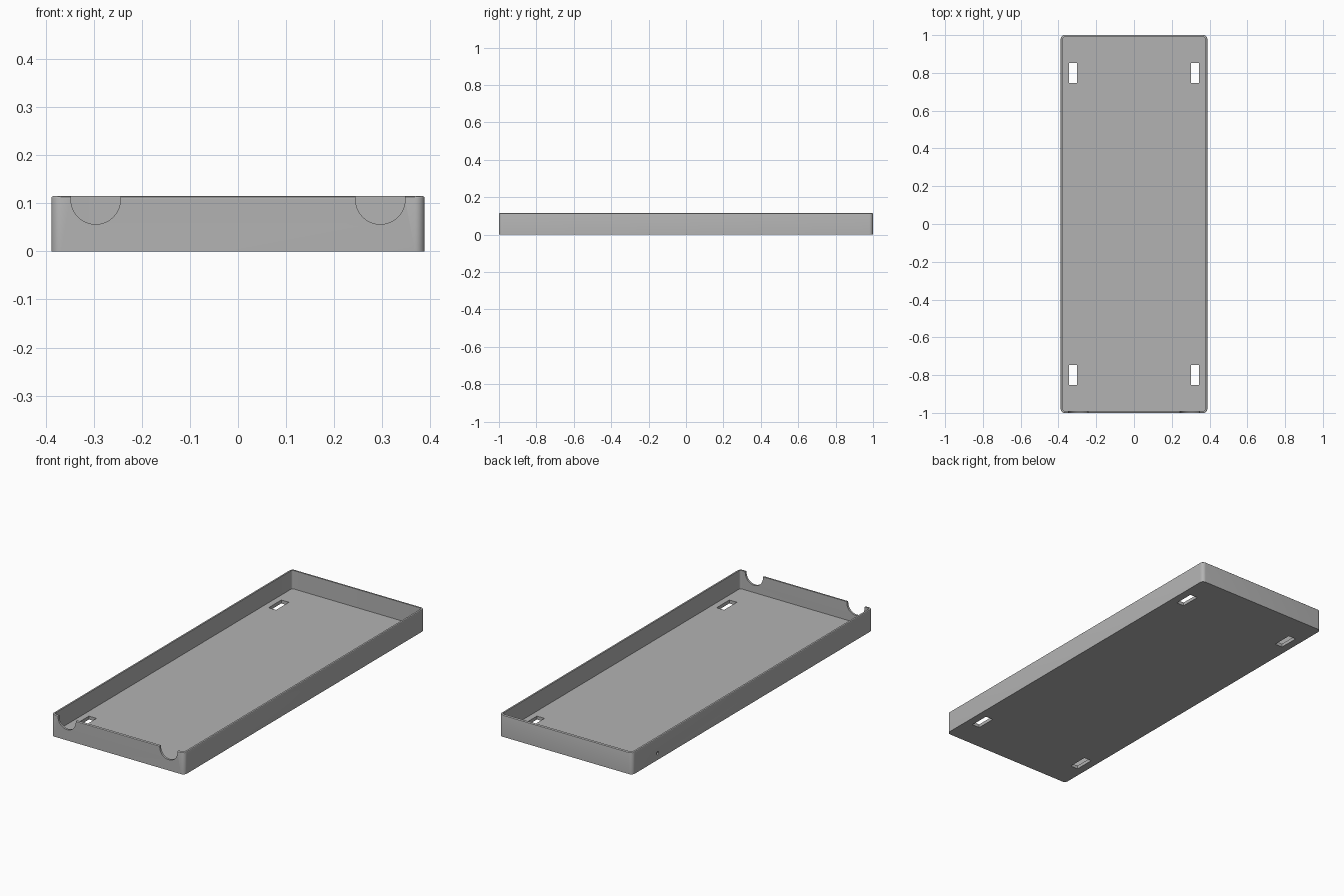
import bpy, bmesh, math
from mathutils import Matrix, Vector

if "Cube" in bpy.data.objects:
    bpy.data.objects.remove(bpy.data.objects["Cube"])

HALF_X, HALF_Y, HEIGHT = 0.388, 1.0, 0.115
WALL, FLOOR = 0.011, 0.018

grey = bpy.data.materials.new("plain grey")
grey.use_nodes = True
grey.diffuse_color = (0.45, 0.45, 0.45, 1)
grey.node_tree.nodes["Principled BSDF"].inputs["Base Color"].default_value = (0.45, 0.45, 0.45, 1)


def make_object(name, bm):
    mesh = bpy.data.meshes.new(name)
    bm.to_mesh(mesh)
    bm.free()
    mesh.materials.append(grey)
    obj = bpy.data.objects.new(name, mesh)
    bpy.context.collection.objects.link(obj)
    return obj


def box(name, low, high, radius=0, rim=0):
    """Box with rounded upright edges and an optional rounded top rim."""
    low, high = Vector(low), Vector(high)
    bm = bmesh.new()
    bmesh.ops.create_cube(bm, size=1, matrix=Matrix.Translation((low + high) / 2)
                          @ Matrix.Diagonal((high - low).to_4d()))
    if radius:
        upright = [e for e in bm.edges if abs(e.verts[0].co.z - e.verts[1].co.z) > 0.01]
        bmesh.ops.bevel(bm, geom=upright, offset=radius, segments=8, profile=0.5, affect='EDGES')
    if rim:
        top = [e for e in bm.edges if all(abs(v.co.z - high.z) < 1e-5 for v in e.verts)]
        bmesh.ops.bevel(bm, geom=top, offset=rim, segments=3, profile=0.5, affect='EDGES')
    return make_object(name, bm)


def cylinder(name, centre, radius, depth, axis):
    bm = bmesh.new()
    turn = Matrix.Rotation(math.pi / 2, 4, axis)
    bmesh.ops.create_cone(bm, cap_ends=True, segments=48, radius1=radius, radius2=radius,
                          depth=depth, matrix=Matrix.Translation(centre) @ turn)
    return make_object(name, bm)


def cut(target, cutter):
    """Subtract the cutter for good and discard it."""
    mod = target.modifiers.new("cut", 'BOOLEAN')
    mod.operation, mod.solver, mod.object = 'DIFFERENCE', 'EXACT', cutter
    bpy.context.view_layer.objects.active = target
    bpy.ops.object.modifier_apply(modifier=mod.name)
    bpy.data.objects.remove(cutter)


# Tray shell with its hollow
tray = box("tray", (-HALF_X, -HALF_Y, 0), (HALF_X, HALF_Y, HEIGHT), radius=0.02, rim=0.004)
cut(tray, box("hollow", (WALL - HALF_X, WALL - HALF_Y, FLOOR),
              (HALF_X - WALL, HALF_Y - WALL, 0.3), radius=0.01))

for side in (-1, 1):
    # Round-bottomed notches in the front wall
    x = side * 0.296
    cut(tray, cylinder("notch_round", (x, -HALF_Y, 0.108), 0.0515, 0.1, 'X'))
    cut(tray, box("notch_top", (x - 0.0515, -1.05, 0.108), (x + 0.0515, -0.95, 0.2)))
    # Strap slots through the floor
    for end in (-1, 1):
        sx, sy = side * 0.323, end * 0.8
        cut(tray, box("slot", (sx - 0.022, sy - 0.053, -0.1), (sx + 0.022, sy + 0.053, 0.05)))

# Small dimple low on one long wall, near the back
cut(tray, cylinder("dimple", (-HALF_X, 0.79, 0.035), 0.008, 0.014, 'Y'))

bpy.ops.object.select_all(action='DESELECT')
tray.select_set(True)
bpy.context.view_layer.objects.active = tray
bpy.ops.object.shade_smooth_by_angle(angle=math.radians(30))
